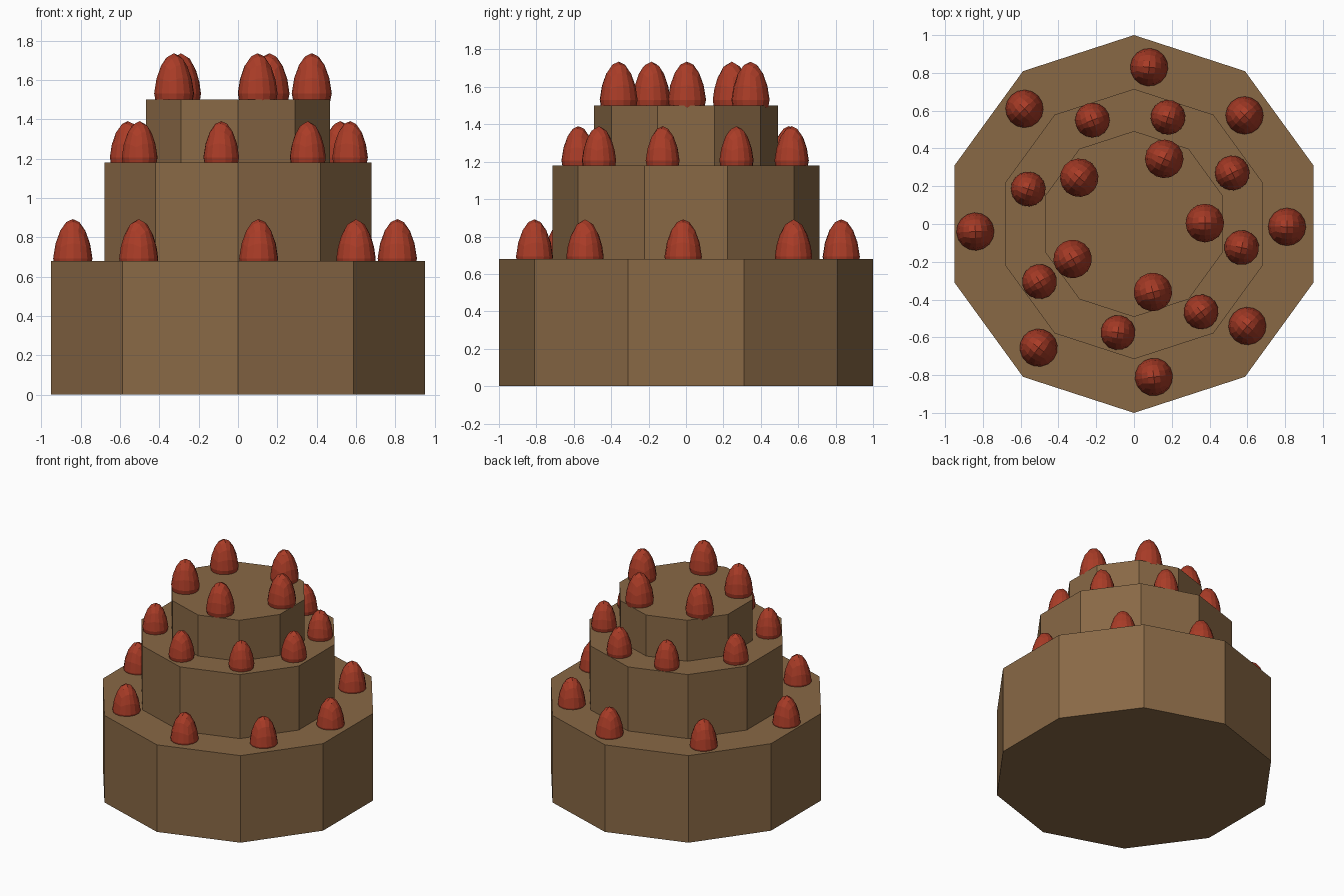
import bpy, bmesh, math
from mathutils import Vector, Matrix

if "Cube" in bpy.data.objects:
    bpy.data.objects.remove(bpy.data.objects["Cube"])


def material(name, rgb):
    m = bpy.data.materials.new(name)
    m.diffuse_color = (*rgb, 1)
    m.use_nodes = True
    m.node_tree.nodes["Principled BSDF"].inputs["Base Color"].default_value = m.diffuse_color
    return m


def add_object(name, mesh, mat):
    ob = bpy.data.objects.new(name, mesh)
    bpy.context.collection.objects.link(ob)
    if not mesh.materials:
        mesh.materials.append(mat)
    return ob


sponge = material("sponge", (0.25, 0.14, 0.06))
red = material("berry_red", (0.40, 0.045, 0.02))

# Three-tier cake body: stepped profile turned around ten sides
SIDES = 10
profile = [(1.0, 0), (1.0, 0.68), (0.715, 0.68), (0.715, 1.18), (0.492, 1.18), (0.492, 1.5)]
bm = bmesh.new()
rings = []
for r, z in profile:
    angles = [math.pi / 2 + i * math.tau / SIDES for i in range(SIDES)]
    rings.append([bm.verts.new((r * math.cos(a), r * math.sin(a), z)) for a in angles])
for lo, hi in zip(rings, rings[1:]):
    for i in range(SIDES):
        j = (i + 1) % SIDES
        bm.faces.new((lo[i], lo[j], hi[j], hi[i]))
bm.faces.new(rings[0][::-1])
bm.faces.new(rings[-1])
mesh = bpy.data.meshes.new("cake_tiers")
bm.to_mesh(mesh)
bm.free()
add_object("cake_tiers", mesh, sponge)

# Strawberry: subdivided cube rounded to a ball, upper half stretched and tapered
bm = bmesh.new()
bmesh.ops.create_cube(bm, size=2)
bmesh.ops.subdivide_edges(bm, edges=bm.edges[:], cuts=3, use_grid_fill=True)
for v in bm.verts:
    p = Vector([math.tan(c * math.pi / 4) for c in v.co]).normalized()
    if p.z > 0:
        k = 1 - 0.14 * p.z
        p = Vector((p.x * k, p.y * k, p.z * 2.0))
    v.co = p
berry = bpy.data.meshes.new("strawberry")
bm.to_mesh(berry)
bm.free()

# Berry rings: tier top, radius, widest height, positions
berries = {
    "lower": (0.68, 0.10, 0.012, [(0.08, 0.83), (0.585, 0.575), (0.81, -0.015), (0.60, -0.54),
                                  (0.105, -0.81), (-0.505, -0.655), (-0.84, -0.04), (-0.58, 0.61)]),
    "middle": (1.18, 0.092, 0.026, [(0.18, 0.565), (0.52, 0.27), (0.57, -0.125), (0.355, -0.465),
                                    (-0.085, -0.575), (-0.50, -0.305), (-0.56, 0.185), (-0.22, 0.55)]),
    "top": (1.50, 0.102, 0.031, [(0.16, 0.345), (0.375, 0.005), (0.10, -0.36),
                                 (-0.325, -0.185), (-0.29, 0.245)]),
}
for tier, (z, r, lift, spots) in berries.items():
    for i, (x, y) in enumerate(spots):
        ob = add_object(f"{tier}_strawberry_{i + 1}", berry, red)
        ob.location = (x, y, z + lift)
        ob.rotation_euler.z = math.atan2(y, x)
        ob.scale = (r, r, r)
